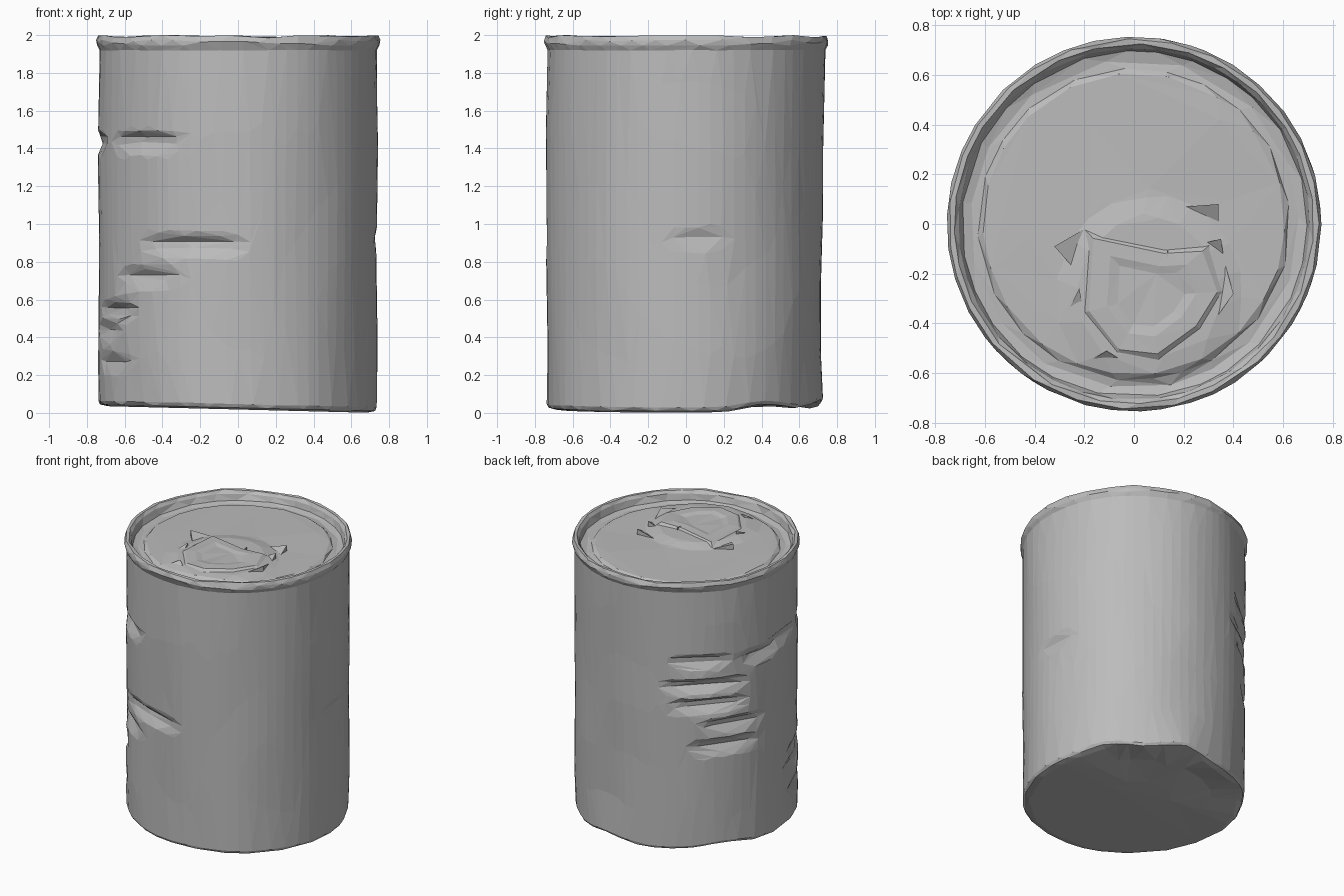
import bpy, bmesh, math
from mathutils import Vector, noise

if "Cube" in bpy.data.objects:
    bpy.data.objects.remove(bpy.data.objects["Cube"], do_unlink=True)

metal = bpy.data.materials.new("dull_grey_metal")
metal.use_nodes = True
GREY = (0.5, 0.5, 0.5, 1)
metal.diffuse_color = GREY
metal.node_tree.nodes["Principled BSDF"].inputs["Base Color"].default_value = GREY


def add_object(name, bm):
    """Turn a bmesh into a flat shaded metal object."""
    bmesh.ops.recalc_face_normals(bm, faces=bm.faces)
    mesh = bpy.data.meshes.new(name)
    bm.to_mesh(mesh)
    bm.free()
    mesh.materials.append(metal)
    obj = bpy.data.objects.new(name, mesh)
    bpy.context.collection.objects.link(obj)
    return obj


# Crumple creases in the wall: compass angle, height, half width in degrees, depth
CREASES = [
    (227, 1.45, 20, .045), (250, .90, 24, .05), (228, .73, 18, .035),
    (208, .55, 16, .045), (200, .45, 14, .04), (185, 1.45, 14, .04),
    (166, 1.40, 13, .04), (133, 1.42, 18, .045), (135, 1.24, 24, .06),
    (138, 1.10, 22, .06), (150, .95, 18, .045), (146, .80, 20, .045),
    (205, .27, 16, .03), (5, .93, 12, .02),
]


def crease_depth(angle, z):
    total = 0
    for a, h, width, depth in CREASES:
        across = ((angle - a + 180) % 360 - 180) / width
        reach = .045 if z > h else .085
        total += depth * max(0, 1 - across ** 2) * max(0, 1 - abs(z - h) / reach)
    return min(total, .07)


def lid_relief(x, y):
    """Pressed area of the lid around the opener."""
    d = math.hypot((x - .06) / .34, (y + .28) / .36)
    return .022 * max(0, min(1, (1.1 - d) * 4))


def can_point(r, z, angle):
    a = math.radians(angle)
    wall = r > .72 and z < 1.93
    if wall:
        r -= crease_depth(angle, z)
    if r > .6 and z < 1.93:
        r -= .03 * max(0, math.sin(a)) ** 4 * (1 - z / 2)
    x, y = r * math.cos(a), r * math.sin(a)
    wobble = noise.noise(Vector((x * 2.5, y * 2.5, z * 1.8)))
    if z > 1.9 and r < .65:
        z += lid_relief(x, y) + .006 * wobble
    elif z > 1.97:
        z -= .025 * abs(noise.noise(Vector((x * 2.5, y * 2.5, 7))))
    elif r > .6:
        x *= 1 + .012 * wobble
        y *= 1 + .012 * wobble
    # Uneven bottom edge with a kicked-out back corner
    if z < .35:
        fade = 1 - z / .35
        lift = .018 - .025 * x + .035 * math.exp(-((y - .42) / .15) ** 2)
        kick = max(0, 1 - abs(angle - 78) / 22) * (r > .6)
        z += max(0, lift + .05 * kick) * fade
        x *= 1 + .04 * kick * fade
        y *= 1 + .04 * kick * fade
    return x, y, z


# Can shell: floor, wall, rolled rim and sunken lid in one lathe
SEGMENTS, WALL_RINGS = 72, 64
profile = [(.25, 0), (.5, 0), (.69, 0), (.727, .01)]
profile += [(.737, .03 + 1.87 * i / WALL_RINGS) for i in range(WALL_RINGS + 1)]
profile += [(.737, 1.92), (.75, 1.945), (.752, 1.975), (.742, 2), (.722, 2),
            (.706, 1.98), (.695, 1.93), (.66, 1.92), (.625, 1.925), (.605, 1.94)]
profile += [(.605 - .055 * i, 1.942) for i in range(1, 11)]

bm = bmesh.new()
rings = [[bm.verts.new(can_point(r, z, 360 * s / SEGMENTS)) for s in range(SEGMENTS)]
         for r, z in profile]
for low, high in zip(rings, rings[1:]):
    for s in range(SEGMENTS):
        t = (s + 1) % SEGMENTS
        bm.faces.new((low[s], low[t], high[t], high[s]))
bm.faces.new(rings[0])
bm.faces.new(rings[-1])
bmesh.ops.triangulate(bm, faces=bm.faces)
can = add_object("can_shell", bm)

# Coarse irregular triangles
coarse = can.modifiers.new("coarse_facets", "DECIMATE")
coarse.ratio = .125

# Opener plate: low faceted slab with a sunken middle
outline = [(-.2, -.02), (.13, -.09), (.31, -.08), (.38, -.27), (.28, -.43),
           (.1, -.56), (-.08, -.54), (-.22, -.36)]
centre = Vector((.06, -.29))


def slab_ring(bm, scale, z):
    pts = [centre + (Vector(p) - centre) * scale for p in outline]
    return [bm.verts.new((p.x, p.y, z + .004 * (i % 3))) for i, p in enumerate(pts)]


bm = bmesh.new()
levels = [slab_ring(bm, s, z) for s, z in ((1, 1.945), (.86, 1.972), (.6, 1.974), (.45, 1.966))]
for low, high in zip(levels, levels[1:]):
    for i in range(len(outline)):
        j = (i + 1) % len(outline)
        bm.faces.new((low[i], low[j], high[j], high[i]))
bm.faces.new(levels[-1])
bmesh.ops.triangulate(bm, faces=bm.faces)
add_object("opener_plate", bm)


# Bent slivers of metal around the opener: three corners, last one raised
def sliver(name, *corners):
    bm = bmesh.new()
    base = [bm.verts.new((x, y, 1.945)) for x, y in corners]
    tip = bm.verts.new((*corners[2], 1.985))
    for i in range(3):
        bm.faces.new((base[i], base[(i + 1) % 3], tip)) if i == 0 else None
    bm.faces.new((base[0], base[2], tip))
    bm.faces.new((base[1], base[2], tip))
    bm.faces.new(base)
    add_object(name, bm)


sliver("back_sliver", (.21, .07), (.34, .01), (.34, .08))
sliver("left_sliver", (.27, -.08), (.36, -.13), (.35, -.06))
sliver("side_sliver", (.3, -.42), (.36, -.14), (.4, -.28))
sliver("right_sliver", (-.24, -.18), (-.2, -.02), (-.32, -.09))
sliver("right_front_sliver", (-.27, -.36), (-.2, -.36), (-.22, -.26))
sliver("front_sliver", (-.18, -.55), (-.03, -.56), (-.11, -.51))
sliver("middle_sliver", (.13, -.32), (.145, -.3), (.135, -.09))
